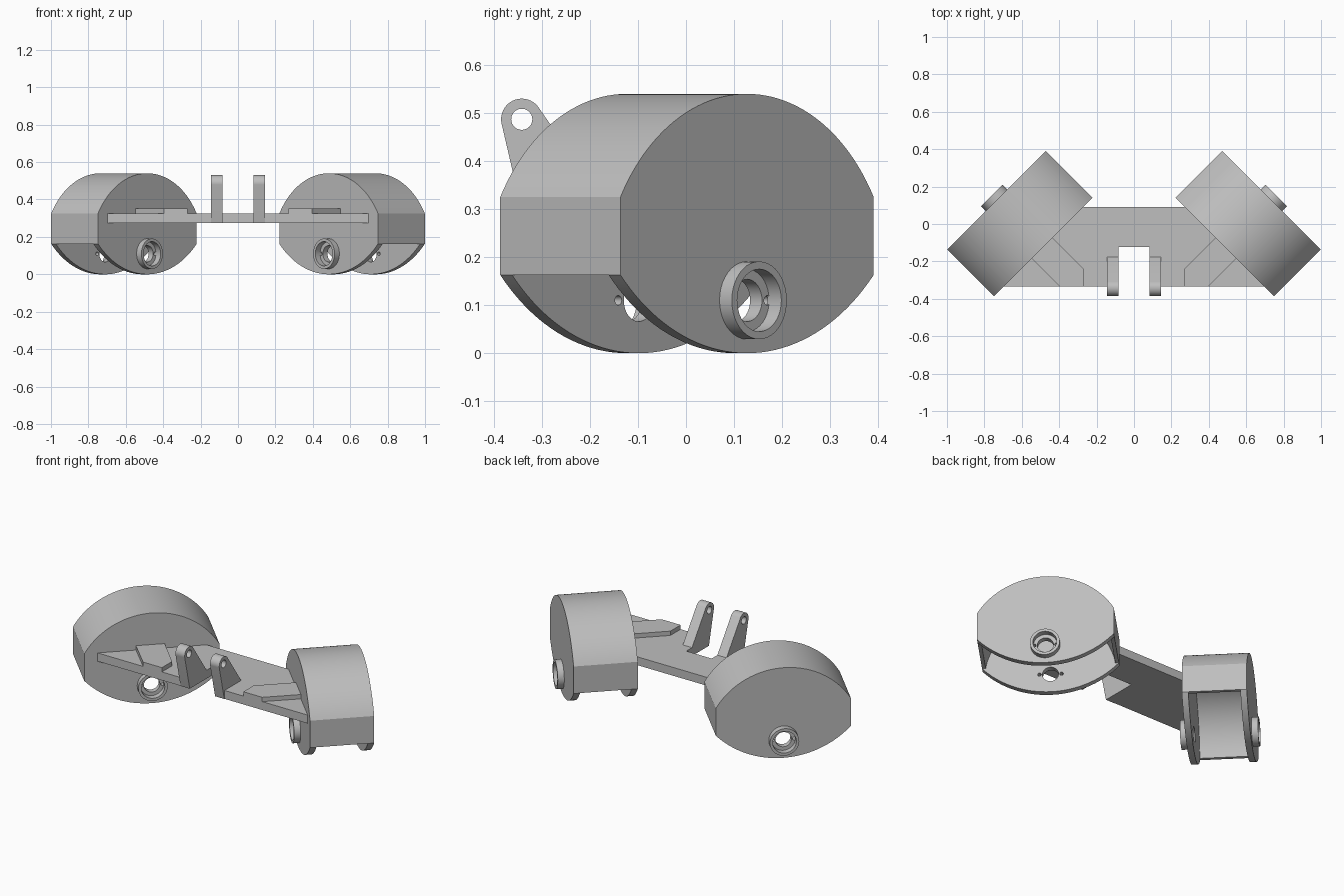
import bpy, bmesh
from math import sin, cos, pi, atan2, sqrt
from mathutils import Matrix, Vector

cube = bpy.data.objects.get("Cube")
if cube:
    bpy.data.objects.remove(cube, do_unlink=True)

grey = bpy.data.materials.new("plain grey")
grey.use_nodes = True
grey.diffuse_color = (0.52, 0.52, 0.52, 1)
grey.node_tree.nodes["Principled BSDF"].inputs["Base Color"].default_value = (0.52, 0.52, 0.52, 1)


def arc(cx, cy, r, start, end, steps):
    return [(cx + r * cos(start + (end - start) * i / steps),
             cy + r * sin(start + (end - start) * i / steps)) for i in range(steps + 1)]


def circle(cx, cy, r, steps=40):
    return arc(cx, cy, r, 0, 2 * pi, steps)[:-1]


def frame(a, b, c, origin):
    """Matrix mapping profile axes and depth onto three directions."""
    m = Matrix((a, b, c)).transposed().to_4x4()
    m.translation = Vector(origin)
    return m


def prism(name, points, d0, d1, matrix):
    """Extrude a flat profile from depth d0 to d1."""
    bm = bmesh.new()
    face = bm.faces.new([bm.verts.new((x, y, d0)) for x, y in points])
    out = bmesh.ops.extrude_face_region(bm, geom=[face])["geom"]
    bmesh.ops.translate(bm, vec=(0, 0, d1 - d0),
                        verts=[v for v in out if isinstance(v, bmesh.types.BMVert)])
    bmesh.ops.transform(bm, matrix=matrix, verts=bm.verts)
    bmesh.ops.recalc_face_normals(bm, faces=bm.faces)
    mesh = bpy.data.meshes.new(name)
    bm.to_mesh(mesh)
    bm.free()
    mesh.materials.append(grey)
    obj = bpy.data.objects.new(name, mesh)
    bpy.context.collection.objects.link(obj)
    return obj


def activate(obj):
    bpy.ops.object.select_all(action="DESELECT")
    obj.select_set(True)
    bpy.context.view_layer.objects.active = obj


def cut(obj, cutters):
    activate(obj)
    for cutter in cutters:
        cutter.hide_render = True
        mod = obj.modifiers.new("cut", "BOOLEAN")
        mod.operation, mod.solver, mod.object = "DIFFERENCE", "EXACT", cutter
        bpy.ops.object.modifier_apply(modifier=mod.name)
        bpy.data.objects.remove(cutter, do_unlink=True)


def smooth(obj):
    activate(obj)
    bpy.ops.object.shade_smooth_by_angle(angle=pi / 6)


HALF, WIDTH, CHEEK = 0.373, 0.177, 0.035
LOW, HIGH, TOP, HUB = 0.163, 0.325, 0.54, 0.11


def fender_profile():
    rise = TOP - HIGH
    r_top = (HALF ** 2 + rise ** 2) / (2 * rise)
    r_low = (HALF ** 2 + LOW ** 2) / (2 * LOW)
    a = atan2(HIGH - TOP + r_top, HALF)
    b = atan2(r_low - LOW, HALF)
    return (arc(0, TOP - r_top, r_top, a, pi - a, 48)
            + arc(0, r_low, r_low, pi + b, 2 * pi - b, 40))


def cavity_profile():
    r = 0.357
    a = atan2(LOW - HUB, sqrt(r ** 2 - (LOW - HUB) ** 2))
    return arc(0, HUB, r, a, pi - a, 48) + [(-0.5, LOW), (-0.5, -0.1), (0.5, -0.1), (0.5, LOW)]


k = sqrt(0.5)
for side, label in ((1, "left"), (-1, "right")):
    # wheel fender with open underside, axle holes and small pin holes
    local = frame((side * k, -k, 0), (0, 0, 1), (side * k, k, 0), (side * 0.61, 0.002, 0))
    fender = prism(label + "_fender", fender_profile(), -WIDTH, WIDTH, local)
    cutters = [prism("cavity", cavity_profile(), CHEEK - WIDTH, WIDTH - CHEEK, local),
               prism("axle_hole", circle(0, HUB, 0.044), -0.3, 0.3, local)]
    cutters += [prism("pin_hole", circle(u, HUB, 0.01, 16), -0.3, 0.3, local)
                for u in (-0.06, 0.06)]
    cut(fender, cutters)
    smooth(fender)

    # raised bearing rings on both cheeks
    for place, d in (("outer", 1), ("inner", -1)):
        ring = prism(f"{label}_{place}_hub_ring", circle(0, HUB, 0.081),
                     d * (WIDTH - 0.005), d * (WIDTH + 0.036), local)
        cut(ring, [prism("bore", circle(0, HUB, 0.065), -0.3, 0.3, local)])
        smooth(ring)

    # raised strip running from the fender to the front of the deck
    flat = frame((side, 0, 0), (0, 1, 0), (0, 0, 1), (0, 0, 0))
    prism(label + "_deck_strip", [(0.435, -0.073), (0.27, -0.238), (0.27, -0.335),
                                  (0.395, -0.335), (0.547, -0.185)], 0.32, 0.351, flat)

    # upright lug with eye
    upright = frame((0, 1, 0), (0, 0, 1), (side, 0, 0), (0, 0, 0))
    eye = (-0.342, 0.487)
    lug = prism(label + "_lug", arc(*eye, 0.043, 0.7, pi + 0.2, 28)
                + [(-0.337, 0.275), (-0.175, 0.322)], 0.084, 0.145, upright)
    cut(lug, [prism("eye", circle(*eye, 0.022, 32), 0, 0.3, upright)])
    smooth(lug)

# deck joining both fenders, notched at the front
half_deck = [(0.084, -0.123), (0.084, -0.335), (0.697, -0.335), (0.272, 0.09)]
deck = half_deck + [(-x, y) for x, y in reversed(half_deck)]
prism("deck", deck, 0.275, 0.325, Matrix.Identity(4))
